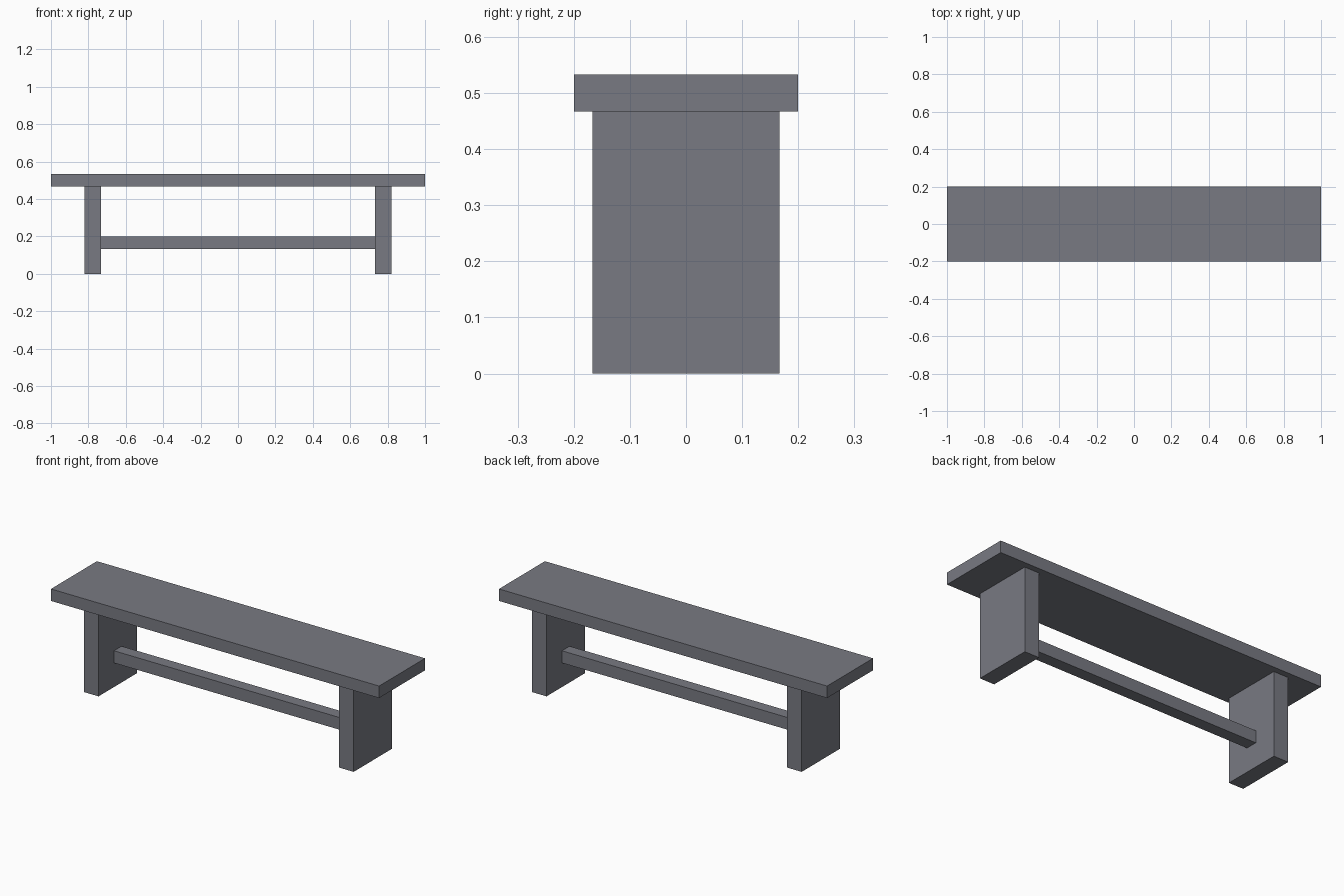
import bpy

if "Cube" in bpy.data.objects:
    bpy.data.objects.remove(bpy.data.objects["Cube"])

# Single grey finish
grey = bpy.data.materials.new("slate grey")
grey.diffuse_color = (0.19, 0.195, 0.225, 1.0)
grey.use_nodes = True
grey.node_tree.nodes["Principled BSDF"].inputs["Base Color"].default_value = grey.diffuse_color


def box(name, x0, x1, half_depth, z0, z1):
    """Flat-sided board centred on y = 0."""
    bpy.ops.mesh.primitive_cube_add(size=1, location=((x0 + x1) / 2, 0, (z0 + z1) / 2))
    obj = bpy.context.object
    obj.name = name
    obj.scale = (x1 - x0, 2 * half_depth, z1 - z0)
    bpy.ops.object.transform_apply(location=False, rotation=False, scale=True)
    obj.data.materials.append(grey)
    return obj


# Seat plank
box("seat", -1, 1, 0.2, 0.467, 0.533)

# Slab legs
box("left_leg", -0.822, -0.733, 0.167, 0, 0.467)
box("right_leg", 0.733, 0.822, 0.167, 0, 0.467)

# Stretcher between the legs
box("stretcher", -0.733, 0.733, 0.033, 0.133, 0.2)
